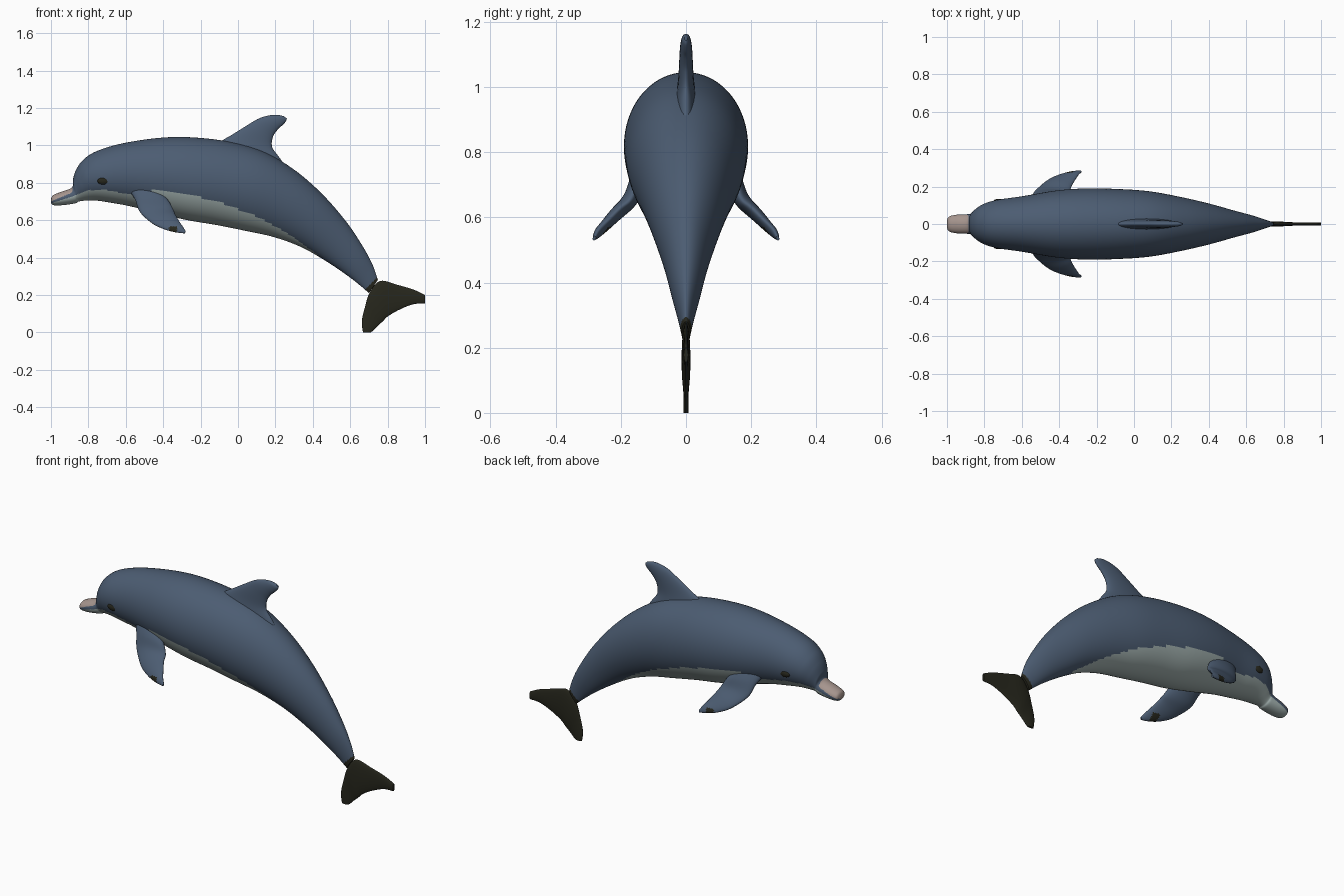
import bpy, bmesh, math
from mathutils import Vector

if "Cube" in bpy.data.objects:
    bpy.data.objects.remove(bpy.data.objects["Cube"])


def material(name, rgb):
    m = bpy.data.materials.new(name)
    m.diffuse_color = (*rgb, 1)
    m.use_nodes = True
    m.node_tree.nodes["Principled BSDF"].inputs["Base Color"].default_value = m.diffuse_color
    return m


BLUE = material("slate_blue", (0.072, 0.108, 0.168))
PALE = material("pale_grey", (0.37, 0.45, 0.44))
PINK = material("beak_pink", (0.38, 0.30, 0.27))
DARK = material("dark_olive", (0.020, 0.020, 0.012))


def spline(rows, steps):
    """Catmull-Rom interpolation of rows of numbers."""
    out = []
    n = len(rows)
    for i in range(n - 1):
        p = [rows[max(i - 1, 0)], rows[i], rows[i + 1], rows[min(i + 2, n - 1)]]
        for s in range(steps):
            t = s / steps
            out.append([0.5 * (2 * b + (c - a) * t + (2 * a - 5 * b + 4 * c - d) * t * t
                               + (3 * b - a - 3 * c + d) * t ** 3)
                        for a, b, c, d in zip(*p)])
    return out + [list(rows[-1])]


def line(pts, x):
    """Piecewise linear height at x."""
    for (x0, z0), (x1, z1) in zip(pts, pts[1:]):
        if x <= x1:
            return z0 + (z1 - z0) * (x - x0) / (x1 - x0)
    return pts[-1][1]


def loft(name, rows, steps, sides, mats, side=(0, 1, 0), rule=None, mirror=False):
    """Skin of oval rings; a row is lead x,y,z, trail x,y,z, half thickness."""
    bm = bmesh.new()
    side = Vector(side).normalized()
    rings = []
    for r in spline(rows, steps):
        a, b = Vector(r[0:3]), Vector(r[3:6])
        mid, half = (a + b) / 2, (a - b) / 2
        rings.append([bm.verts.new(mid + half * math.cos(q) + side * r[6] * math.sin(q))
                      for q in (2 * math.pi * k / sides for k in range(sides))])
    for r0, r1 in zip(rings, rings[1:]):
        for k in range(sides):
            j = (k + 1) % sides
            bm.faces.new((r0[k], r0[j], r1[j], r1[k]))
    bm.faces.new(rings[0])
    bm.faces.new(rings[-1])
    bmesh.ops.recalc_face_normals(bm, faces=bm.faces)
    for f in bm.faces:
        f.smooth = True
        if rule:
            f.material_index = rule(f.calc_center_median())
    me = bpy.data.meshes.new(name)
    bm.to_mesh(me)
    bm.free()
    me.set_sharp_from_angle(angle=math.radians(50))
    for m in mats:
        me.materials.append(m)
    ob = bpy.data.objects.new(name, me)
    bpy.context.collection.objects.link(ob)
    if mirror:
        add_mirror(ob)
    return ob


def add_mirror(ob):
    mod = ob.modifiers.new("mirror", 'MIRROR')
    mod.use_axis = (False, True, False)
    mod.use_mirror_merge = False


def flat(rows):
    """Rows in the side plane: x,z, x,z, half thickness."""
    return [(a, 0, b, c, 0, d, w) for a, b, c, d, w in rows]


# body with beak: back point, belly point, half width
body_rows = flat([
    (-1.0, .712, -1.0, .69, .02), (-.99, .732, -.985, .68, .04),
    (-.95, .75, -.94, .68, .05), (-.888, .775, -.87, .69, .053),
    (-.882, .82, -.85, .70, .06), (-.865, .87, -.81, .705, .085),
    (-.83, .92, -.76, .705, .11), (-.76, .967, -.69, .695, .13),
    (-.62, 1.01, -.58, .675, .148), (-.42, 1.04, -.42, .635, .178),
    (-.25, 1.043, -.27, .60, .19), (-.05, 1.02, -.12, .575, .187),
    (.13, .97, .03, .545, .175), (.30, .87, .19, .51, .145),
    (.45, .74, .34, .455, .11), (.58, .59, .48, .375, .072),
    (.67, .455, .59, .30, .045), (.72, .36, .66, .245, .025),
    (.748, .28, .70, .21, .013)])

belly_line = [(-1.1, .66), (-1.0, .69), (-.9, .722), (-.8, .76), (-.7, .76), (-.57, .735),
              (-.51, .69), (-.46, .76), (-.25, .735), (-.08, .69), (.1, .62),
              (.25, .54), (.42, .42), (.5, .3), (1.1, 0)]


def body_colour(c):
    if c.x - c.z > 0.45:
        return 3
    if c.x < -.885 and c.z > .70 + (c.x + 1) * .42:
        return 2
    return 1 if c.z < line(belly_line, c.x) else 0


loft("body", body_rows, 12, 96, [BLUE, PALE, PINK, DARK], rule=body_colour)

# dorsal fin
loft("dorsal_fin", flat([
    (-.13, .98, .30, .82, .040), (-.09, 1.022, .225, .93, .030),
    (-.03, 1.058, .183, .99, .024), (.05, 1.108, .187, 1.045, .021),
    (.11, 1.143, .213, 1.085, .019), (.165, 1.16, .24, 1.11, .016),
    (.21, 1.163, .257, 1.13, .012), (.245, 1.156, .261, 1.143, .005)]),
    6, 32, [BLUE])

# tail fluke, lobe tip to lobe tip
loft("tail_fluke", flat([
    (1.0, .20, 1.0, .155, .007), (.94, .228, .935, .15, .008),
    (.85, .255, .86, .12, .009), (.76, .275, .80, .085, .013),
    (.705, .215, .775, .06, .013), (.68, .14, .745, .033, .009),
    (.662, .06, .72, .008, .008), (.668, 0, .71, 0, .007)]),
    6, 32, [DARK])

# flippers with a small dark mark near the tip
loft("flipper", [
    (-.58, .11, .76, -.42, .12, .76, .030), (-.55, .145, .71, -.37, .15, .70, .030),
    (-.525, .18, .645, -.345, .17, .655, .024), (-.46, .235, .585, -.335, .20, .63, .020),
    (-.40, .262, .555, -.315, .235, .595, .016), (-.34, .278, .538, -.295, .265, .565, .012),
    (-.285, .285, .53, -.28, .278, .542, .005)],
    6, 32, [BLUE, DARK], side=(0, 1, 1), mirror=True,
    rule=lambda c: 1 if -.37 < c.x < -.325 and c.z < .568 else 0)

# eyes
bm = bmesh.new()
bmesh.ops.create_uvsphere(bm, u_segments=24, v_segments=16, radius=1)
for v in bm.verts:
    v.co = Vector((-.72 + v.co.x * .032, .121 + v.co.y * .014, .81 + v.co.z * .02))
for f in bm.faces:
    f.smooth = True
me = bpy.data.meshes.new("eye")
bm.to_mesh(me)
bm.free()
me.materials.append(DARK)
eye = bpy.data.objects.new("eye", me)
bpy.context.collection.objects.link(eye)
add_mirror(eye)
